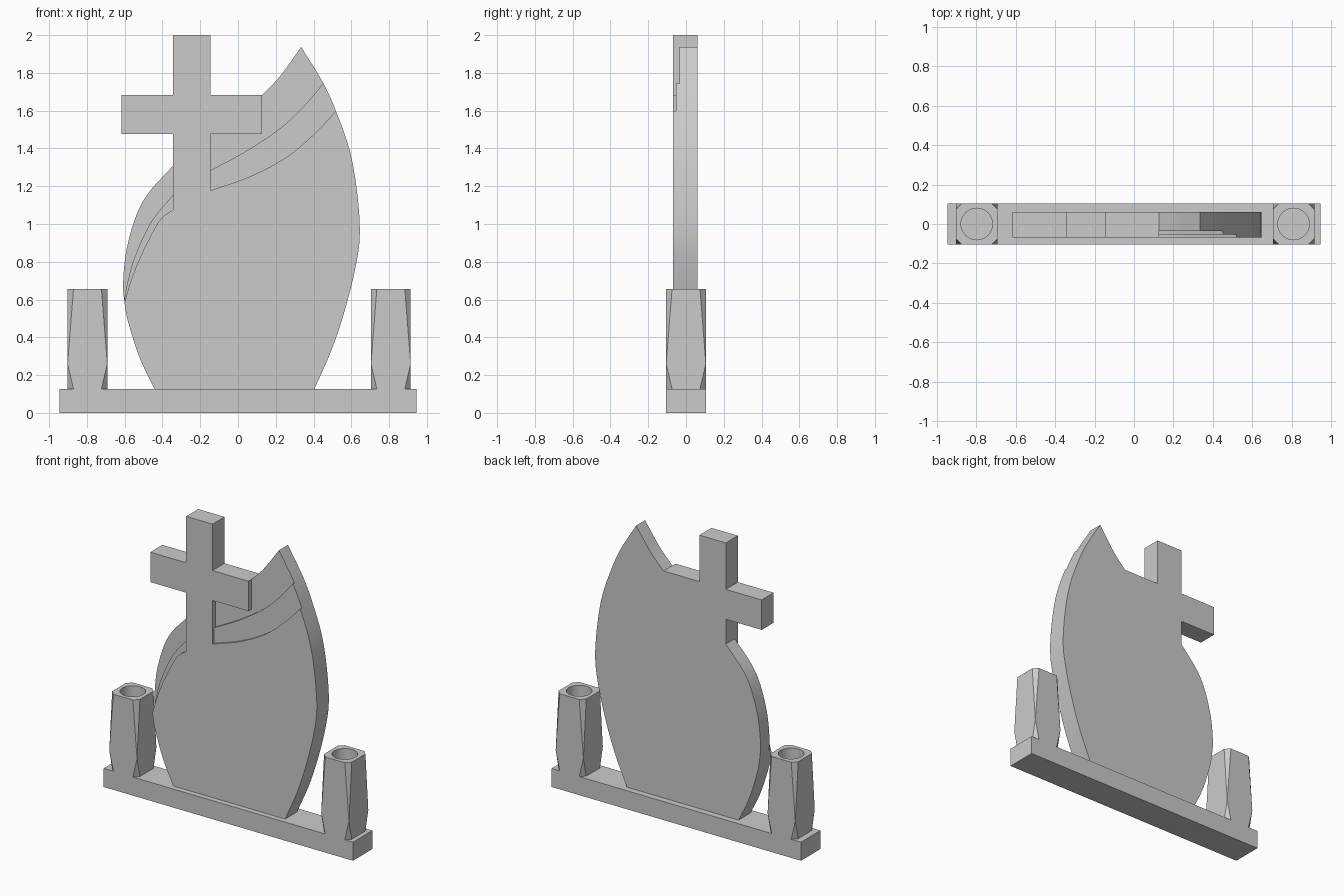
import bpy, bmesh, math
from mathutils import Vector

if "Cube" in bpy.data.objects:
    bpy.data.objects.remove(bpy.data.objects["Cube"])


def finish(name, bm):
    bmesh.ops.recalc_face_normals(bm, faces=bm.faces)
    mesh = bpy.data.meshes.new(name)
    bm.to_mesh(mesh)
    bm.free()
    obj = bpy.data.objects.new(name, mesh)
    bpy.context.collection.objects.link(obj)
    return obj


def activate(obj):
    bpy.ops.object.select_all(action='DESELECT')
    obj.select_set(True)
    bpy.context.view_layer.objects.active = obj


def spline(points, steps=5):
    """Smooth curve through the given points."""
    p = [Vector(q) for q in points]
    p = [2 * p[0] - p[1]] + p + [2 * p[-1] - p[-2]]
    out = []
    for a, b, c, d in zip(p, p[1:], p[2:], p[3:]):
        for i in range(steps):
            t = i / steps
            out.append(0.5 * (2 * b + (c - a) * t + (2 * a - 5 * b + 4 * c - d) * t**2
                              + (3 * b - a - 3 * c + d) * t**3))
    return [tuple(v) for v in out] + [tuple(points[-1])]


def extrude_profile(name, profile, y0, y1):
    bm = bmesh.new()
    face = bm.faces.new([bm.verts.new((x, y0, z)) for x, z in profile])
    side = bmesh.ops.extrude_face_region(bm, geom=[face])['geom']
    bmesh.ops.translate(bm, vec=(0, y1 - y0, 0),
                        verts=[g for g in side if isinstance(g, bmesh.types.BMVert)])
    return finish(name, bm)


def cut(obj, cutter):
    mod = obj.modifiers.new("cut", 'BOOLEAN')
    mod.operation = 'DIFFERENCE'
    mod.solver = 'EXACT'
    mod.object = cutter
    activate(obj)
    bpy.ops.object.modifier_apply(modifier=mod.name)
    bpy.data.objects.remove(cutter, do_unlink=True)


BASE_TOP = 0.127

# Plinth
extrude_profile("base", [(-0.945, 0), (0.945, 0), (0.945, BASE_TOP), (-0.945, BASE_TOP)],
                -0.105, 0.105)

# Headstone: curved slab and cross in one outline
right_edge = spline([(0.405, BASE_TOP), (0.5, 0.345), (0.574, 0.573), (0.627, 0.796),
                     (0.645, 0.96), (0.629, 1.18), (0.59, 1.395), (0.519, 1.597),
                     (0.452, 1.745), (0.335, 1.937)])
tip_edge = spline([(0.335, 1.937), (0.222, 1.782), (0.127, 1.682)])[1:]
cross_edge = [(-0.145, 1.682), (-0.145, 2), (-0.345, 2), (-0.345, 1.682),
              (-0.617, 1.682), (-0.617, 1.477), (-0.345, 1.477)]
left_edge = spline([(-0.345, 1.307), (-0.468, 1.172), (-0.537, 1.05), (-0.59, 0.865),
                    (-0.608, 0.69), (-0.6, 0.578), (-0.58, 0.475), (-0.52, 0.29),
                    (-0.442, BASE_TOP)])
stone = extrude_profile("headstone", right_edge + tip_edge + cross_edge + left_edge,
                        -0.068, 0.062)

# Two stepped recesses on each side of the cross
right_close = [(0.8, 2.2), (0.127, 2.2), (0.127, 1.477), (-0.145, 1.477)]
left_close = [(-0.7, 0.4), (-0.7, 1.42), (-0.345, 1.42)]
recesses = [
    (-0.052, [(-0.145, 1.178), (0.06, 1.25), (0.246, 1.347), (0.39, 1.464), (0.519, 1.597)],
     right_close),
    (-0.035, [(-0.145, 1.284), (0.05, 1.39), (0.23, 1.512), (0.35, 1.625), (0.452, 1.745)],
     right_close),
    (-0.052, [(-0.345, 1.075), (-0.42, 1.012), (-0.515, 0.83), (-0.57, 0.69), (-0.603, 0.575)],
     left_close),
    (-0.035, [(-0.345, 1.153), (-0.46, 1.01), (-0.545, 0.83), (-0.585, 0.69), (-0.606, 0.575)],
     left_close),
]
for depth, curve, close in recesses:
    cut(stone, extrude_profile("recess_cutter", spline(curve) + close, -0.2, depth))
activate(stone)
bpy.ops.object.shade_smooth_by_angle(angle=math.radians(25))


# Flower vases: square at the waist, chamfered corners at top and bottom
def vase(name, x):
    h, top = 0.105, 0.655
    bm = bmesh.new()
    rings = []
    for z, c in [(BASE_TOP, 0.031), (0.26, 0), (top, 0.031)]:
        k = h - c
        ring = [(h, -k), (h, k), (k, h), (-k, h), (-h, k), (-h, -k), (-k, -h), (k, -h)]
        rings.append([bm.verts.new((x + a, b, z)) for a, b in ring])
    for lo, hi in zip(rings, rings[1:]):
        for i in range(8):
            j = (i + 1) % 8
            bm.faces.new((lo[i], lo[j], hi[j], hi[i]))
    bm.faces.new(rings[0])
    bm.faces.new(rings[-1])
    bmesh.ops.remove_doubles(bm, verts=bm.verts, dist=1e-5)
    body = finish(name, bm)
    bm = bmesh.new()
    bmesh.ops.create_cone(bm, cap_ends=True, segments=32, radius1=0.08, radius2=0.08, depth=0.9)
    bmesh.ops.translate(bm, vec=(x, 0, top), verts=bm.verts)
    cut(body, finish("hole_cutter", bm))
    activate(body)
    bpy.ops.object.shade_smooth_by_angle(angle=math.radians(12))


vase("left_vase", -0.797)
vase("right_vase", 0.809)
